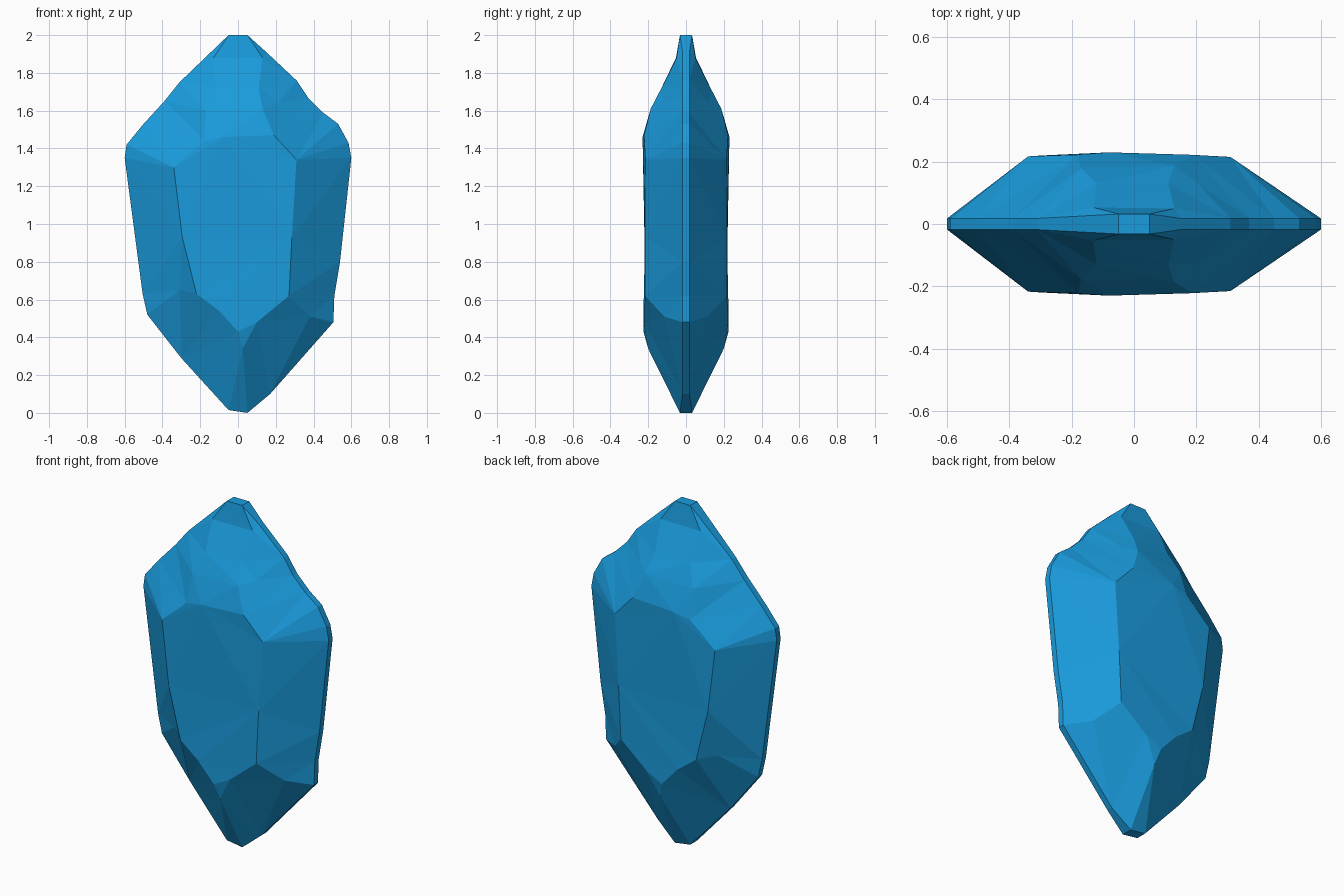
import bpy, bmesh
from mathutils import Vector
from mathutils.geometry import delaunay_2d_cdt

if "Cube" in bpy.data.objects:
    bpy.data.objects.remove(bpy.data.objects["Cube"])

# Outline of the crystal seen from the front (x, z), clockwise from the tip
OUTLINE = [(-.05, 2), (.05, 2), (.15, 1.91), (.31, 1.76), (.37, 1.67), (.45, 1.59),
           (.53, 1.53), (.585, 1.43), (.6, 1.35), (.54, .8), (.51, .62), (.505, .48),
           (.17, .1), (.05, 0), (-.05, .015), (-.3, .29), (-.48, .52), (-.505, .63),
           (-.6, 1.35), (-.59, 1.42), (-.5, 1.53), (-.39, 1.65), (-.31, 1.75)]
# Edge of the large flat facet (x, z, depth)
FACET = [(-.34, 1.3, .217), (-.18, 1.44, .222), (-.08, 1.46, .23), (.19, 1.47, .222),
         (.31, 1.34, .215), (.285, .93, .217), (.27, .62, .217), (.1, .48, .222),
         (0, .43, .225), (-.1, .54, .225), (-.22, .63, .22), (-.295, .93, .22)]
# Smaller chips and ridges on the crown and base (x, z, depth)
CHIPS = [(-.13, 1.88, .053), (.13, 1.88, .05), (-.12, 1.72, .13), (-.17, 1.6, .178),
         (.11, 1.72, .13), (.13, 1.61, .187), (.21, 1.64, .125), (.025, .34, .2),
         (-.31, .65, .145), (.38, .51, .115)]

rim = [(x, z, .032 if abs(x) < .06 else .018) for x, z in OUTLINE]
points = rim + FACET + CHIPS
n, m = len(rim), len(FACET)


def loop(start, count):
    return [(start + i, start + (i + 1) % count) for i in range(count)]


# Creases: facet border, corner ridges to the rim, crown and base ridges
F, C = n, n + m
ridges = [(F, 18), (F, 19), (F + 4, 8), (F + 4, 7), (F + 8, C + 7), (C + 7, 13),
          (F + 10, C + 8), (C + 8, 16), (F + 6, C + 9), (C + 9, 11),
          (C, C + 2), (C + 2, C + 3), (C + 3, F + 1), (C + 1, C + 4),
          (C + 4, C + 5), (C + 5, F + 3), (C, C + 1), (C + 4, C + 6)]
flat = [Vector(p[:2]) for p in points]
_, _, tris, source, _, _ = delaunay_2d_cdt(flat, loop(0, n) + loop(F, m) + ridges,
                                           [list(range(n))], 1, 1e-5)

# Matching front and back shells joined by a thin rim
bm = bmesh.new()
shells = {s: [bm.verts.new((x, s * d, z)) for x, z, d in points] for s in (-1, 1)}
for s, shell in shells.items():
    for tri in tris:
        bm.faces.new([shell[source[i][0]] for i in tri])
for a, b in loop(0, n):
    bm.faces.new((shells[-1][a], shells[-1][b], shells[1][b], shells[1][a]))
bmesh.ops.recalc_face_normals(bm, faces=bm.faces)

mesh = bpy.data.meshes.new("crystal")
bm.to_mesh(mesh)
bm.free()
crystal = bpy.data.objects.new("crystal", mesh)
bpy.context.collection.objects.link(crystal)

# Blue crystal colour
blue = bpy.data.materials.new("crystal_blue")
blue.diffuse_color = (.01, .33, .72, 1)
blue.use_nodes = True
blue.node_tree.nodes["Principled BSDF"].inputs["Base Color"].default_value = blue.diffuse_color
mesh.materials.append(blue)
